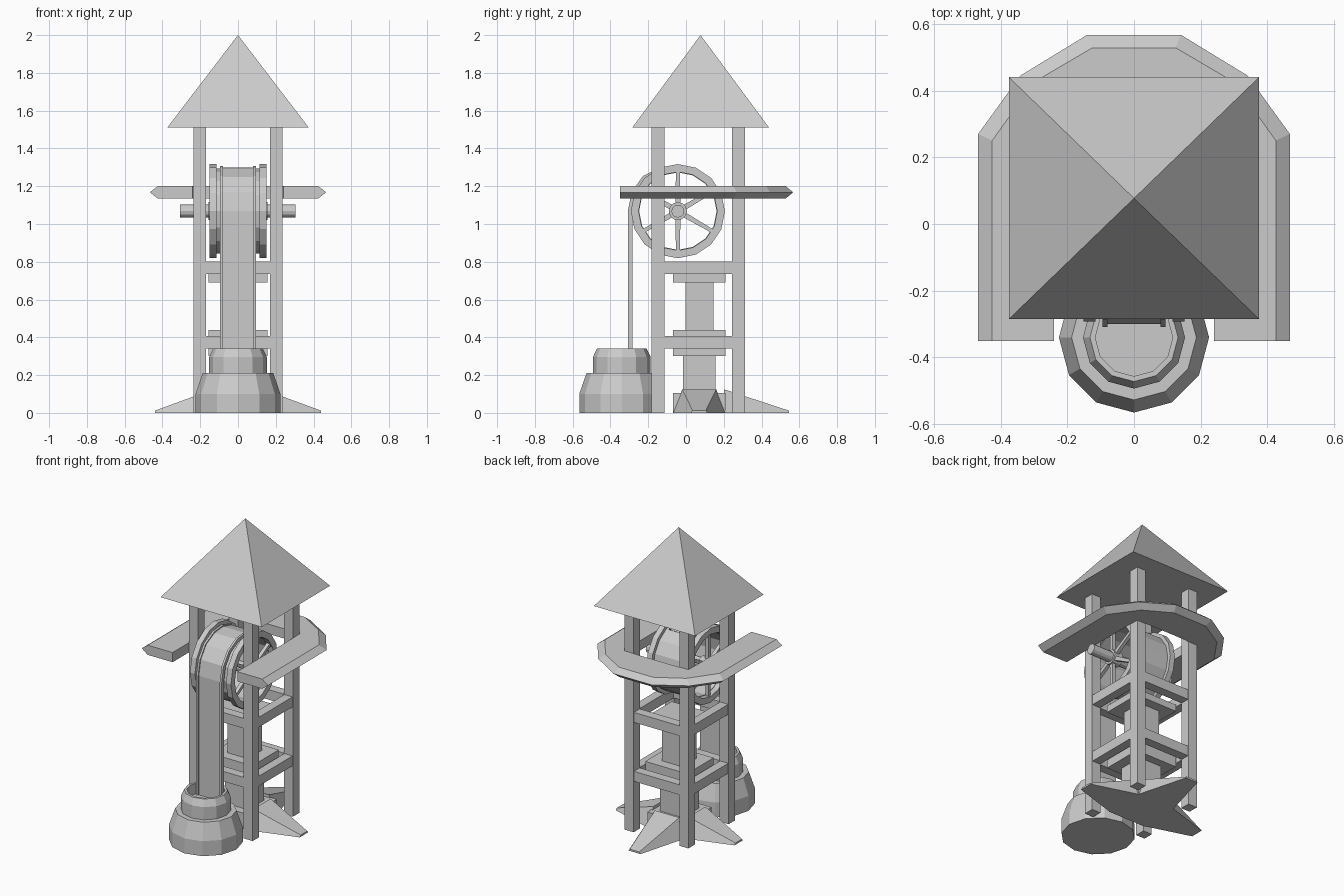
import bpy, bmesh
from math import sin, cos, pi, radians
from mathutils import Matrix, Vector

if "Cube" in bpy.data.objects:
    bpy.data.objects.remove(bpy.data.objects["Cube"])


def make(name, bm):
    bmesh.ops.recalc_face_normals(bm, faces=bm.faces)
    me = bpy.data.meshes.new(name)
    bm.to_mesh(me)
    bm.free()
    ob = bpy.data.objects.new(name, me)
    bpy.context.collection.objects.link(ob)
    return ob


def box(name, x0, x1, y0, y1, z0, z1):
    bm = bmesh.new()
    bmesh.ops.create_cube(bm, size=1)
    for v in bm.verts:
        v.co = ((x0 + x1) / 2 + v.co.x * (x1 - x0), (y0 + y1) / 2 + v.co.y * (y1 - y0),
                (z0 + z1) / 2 + v.co.z * (z1 - z0))
    return make(name, bm)


def lathe(name, profile, sides, matrix, closed=False):
    """Spin (radius, height) points round z, then place with a matrix."""
    bm = bmesh.new()
    rings = [[bm.verts.new(matrix @ Vector((r * cos(2 * pi * i / sides), r * sin(2 * pi * i / sides), h)))
              for i in range(sides)] for r, h in profile]
    pairs = list(zip(rings, rings[1:])) + ([(rings[-1], rings[0])] if closed else [])
    for a, b in pairs:
        for i in range(sides):
            j = (i + 1) % sides
            bm.faces.new((a[i], a[j], b[j], b[i]))
    if not closed:
        bm.faces.new(rings[0])
        bm.faces.new(rings[-1])
    return make(name, bm)


def loft(name, loops, closed=False):
    """Skin a row of equal-length cross-sections, with end caps."""
    bm = bmesh.new()
    rows = [[bm.verts.new(p) for p in loop] for loop in loops]
    n = len(rows[0])
    for a, b in zip(rows, rows[1:]):
        for i in range(n):
            j = (i + 1) % n
            bm.faces.new((a[i], a[j], b[j], b[i]))
    bm.faces.new(rows[0])
    bm.faces.new(rows[-1])
    return make(name, bm)


CY = 0.07           # tower centre in y
WY, WZ = -0.043, 1.068   # wheel centre

# Pyramid roof
bm = bmesh.new()
base = [bm.verts.new((x, y, 1.51)) for x, y in ((-.375, -.285), (.375, -.285), (.375, .44), (-.375, .44))]
tip = bm.verts.new((0, .077, 2.0))
bm.faces.new(base)
for i in range(4):
    bm.faces.new((base[i], base[(i + 1) % 4], tip))
make("roof", bm)

# Posts
for sx in (-1, 1):
    for y in (-.148, .278):
        x = sx * .203
        box("post", x - .033, x + .033, y - .034, y + .034, 0, 1.52)

# Cross beams between the posts, two levels
for z in (.34, .735):
    for s in (-1, 1):
        box("side_beam", s * .203 - .03, s * .203 + .03, -.115, .245, z, z + .067)
    for y in (-.148, .278):
        box("cross_beam", -.171, .171, y - .031, y + .031, z, z + .067)

# Stepped central column
box("lower_column", -.085, .085, -.015, .155, .05, .31)
box("middle_slab", -.155, .155, -.07, .21, .30, .44)
box("upper_column", -.075, .075, -.003, .145, .43, .70)
box("top_slab", -.155, .155, -.07, .21, .69, .735)

# Splayed base with three tapering feet
box("base_block", -.14, .14, -.07, .21, 0, .105)
for ang, reach, name in ((0, .44, "right_foot"), (90, .475, "back_foot"), (180, .44, "left_foot")):
    m = Matrix.Translation((0, CY, 0)) @ Matrix.Rotation(radians(ang), 4, 'Z')
    secs = []
    for d, wb, wt, h in ((.13, .14, .09, .125), (reach, .045, .035, .012)):
        secs.append([m @ Vector(p) for p in ((d, -wb, 0), (d, wb, 0), (d, wt, h), (d, -wt, h))])
    loft(name, secs)

# Horseshoe balcony with a pointed outer edge
outer = [(.467, -.35), (.467, .27), (.34, .445), (.14, .567)]
edge = [(.425, -.35), (.425, .25), (.30, .425), (.125, .528)]
inner = [(.24, -.35), (.24, .25), (.238, .315), (.10, .318)]
sections = [[(e[0], e[1], 1.2), (o[0], o[1], 1.168), (e[0], e[1], 1.135),
             (n[0], n[1], 1.135), (n[0], n[1], 1.2)] for o, e, n in zip(outer, edge, inner)]
mirrored = [[(-x, y, z) for x, y, z in s] for s in reversed(sections)]
loft("balcony", sections + mirrored)

# Wheel: two rims, a drum, hub, axle and spokes
to_x = Matrix.Translation((0, WY, WZ)) @ Matrix.Rotation(pi / 2, 4, 'Y')
for s in (-1, 1):
    lathe("wheel_rim", [(.249, s * .115), (.249, s * .152), (.208, s * .152), (.208, s * .115)], 16, to_x, True)
    lathe("hub", [(.048, s * .09), (.048, s * .155)], 12, to_x)
    for k in range(6):
        m = Matrix.Translation((s * .133, WY, WZ)) @ Matrix.Rotation(k * pi / 3, 4, 'X')
        loft("spoke", [[m @ Vector(p) for p in ((-.012, -w, r), (.012, -w, r), (.012, w, r), (-.012, w, r))]
                       for r, w in ((.03, .014), (.215, .010))])
lathe("drum", [(.225, -.116), (.225, .116), (.205, .116), (.205, -.116)], 16, to_x, True)
lathe("axle", [(.034, -.308), (.034, .305)], 12, to_x)

# Belt running from the pot up and over the wheel, with thin raised side strips
path = [((-.296, .27), (-1, 0)), ((-.296, WZ), (-1, 0))]
for a, r in ((157, .253), (135, .25), (112, .238), (90, .228), (67, .223)):
    n = (cos(radians(a)), sin(radians(a)))
    path.append(((WY + r * n[0], WZ + r * n[1]), n))


def strip(name, x0, x1, t):
    secs = []
    for (y, z), n in path:
        o, i = (y + n[0] * t, z + n[1] * t), (y - n[0] * .012, z - n[1] * .012)
        secs.append([(x0, *o), (x1, *o), (x1, *i), (x0, *i)])
    loft(name, secs)


strip("belt", -.082, .082, .004)
strip("belt_edge", -.094, -.08, .012)
strip("belt_edge", .08, .094, .012)

# Round pot with a sunken mouth
lathe("pot", [(.225, 0), (.225, .10), (.187, .21), (.153, .21), (.153, .295), (.132, .34),
              (.116, .34), (.116, .27)], 12, Matrix.Translation((0, -.34, 0)))
